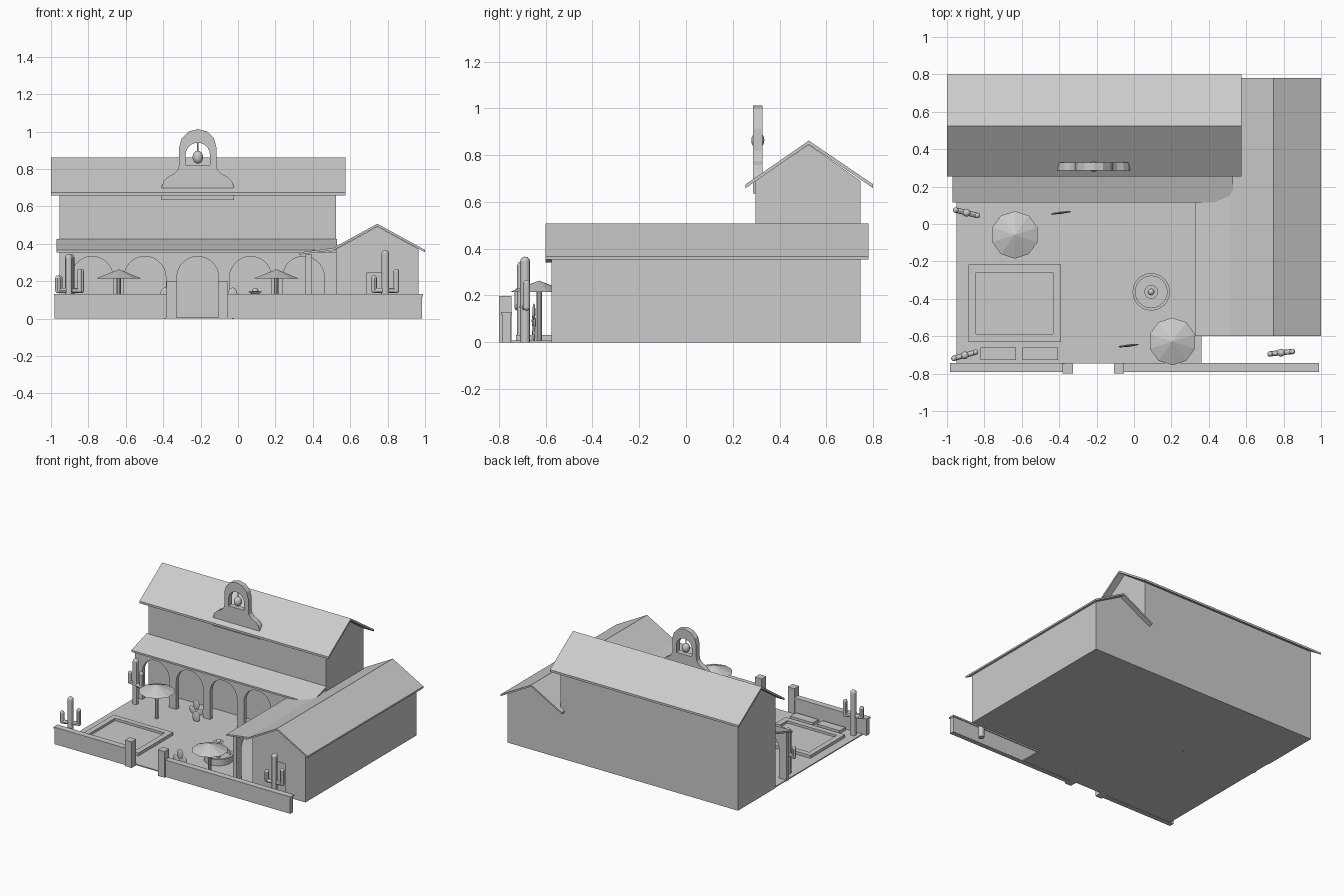
import bpy, bmesh, math
from mathutils import Matrix, Vector

if "Cube" in bpy.data.objects:
    bpy.data.objects.remove(bpy.data.objects["Cube"])

stone = bpy.data.materials.new("pale grey")
stone.diffuse_color = (0.6, 0.6, 0.6, 1)
stone.use_nodes = True
stone.node_tree.nodes["Principled BSDF"].inputs["Base Color"].default_value = stone.diffuse_color


def finish(name, bm, smooth=False):
    bmesh.ops.recalc_face_normals(bm, faces=bm.faces[:])
    me = bpy.data.meshes.new(name)
    bm.to_mesh(me)
    bm.free()
    me.materials.append(stone)
    ob = bpy.data.objects.new(name, me)
    bpy.context.collection.objects.link(ob)
    if smooth:
        bpy.ops.object.select_all(action='DESELECT')
        ob.select_set(True)
        bpy.context.view_layer.objects.active = ob
        bpy.ops.object.shade_smooth_by_angle()
    return ob


def box(name, x, y, z):
    bm = bmesh.new()
    size = (x[1] - x[0], y[1] - y[0], z[1] - z[0])
    mid = ((x[0] + x[1]) / 2, (y[0] + y[1]) / 2, (z[0] + z[1]) / 2)
    bmesh.ops.create_cube(bm, size=1, matrix=Matrix.Translation(mid) @ Matrix.Diagonal((*size, 1)))
    return finish(name, bm)


def prism(name, axis, a, b, *loops):
    """Extrude outline loops (later ones are holes) along an axis from a to b."""
    place = {'x': lambda u, v: (a, u, v), 'y': lambda u, v: (u, a, v), 'z': lambda u, v: (u, v, a)}[axis]
    bm = bmesh.new()
    if len(loops) == 1:
        bm.faces.new([bm.verts.new(place(*p)) for p in loops[0]])
    else:
        for loop in loops:
            vs = [bm.verts.new(place(*p)) for p in loop]
            for i, v in enumerate(vs):
                bm.edges.new((vs[i - 1], v))
        bmesh.ops.triangle_fill(bm, edges=bm.edges[:], use_dissolve=False, use_beauty=True)
    out = bmesh.ops.extrude_face_region(bm, geom=bm.faces[:], use_keep_orig=True)
    step = Vector([(b - a) * (axis == k) for k in 'xyz'])
    bmesh.ops.translate(bm, vec=step, verts=[g for g in out['geom'] if isinstance(g, bmesh.types.BMVert)])
    return finish(name, bm)


def arc(cx, cz, r, n, a0=0.0, a1=180.0):
    angs = [math.radians(a0 + (a1 - a0) * i / n) for i in range(n + 1)]
    return [(cx + r * math.cos(t), cz + r * math.sin(t)) for t in angs]


def rect(x0, x1, y0, y1):
    return [(x0, y0), (x1, y0), (x1, y1), (x0, y1)]


def sheet(pts, t):
    """Roof section: a polyline thickened downward."""
    return pts + [(u, v - t) for u, v in reversed(pts)]


def arcade(name, axis, a, b, start, end, top, centres, r, spring):
    pts = [(start, 0), (start, top), (end, top), (end, 0)]
    for c in reversed(centres):
        pts += [(c + r, 0)] + arc(c, spring, r, 14) + [(c - r, 0)]
    return prism(name, axis, a, b, pts)


def cyl(bm, p, q, r0, r1=None, n=12):
    p, q = Vector(p), Vector(q)
    rot = (q - p).to_track_quat('Z', 'Y').to_matrix().to_4x4()
    bmesh.ops.create_cone(bm, cap_ends=True, segments=n, radius1=r0, radius2=r0 if r1 is None else r1,
                          depth=(q - p).length, matrix=Matrix.Translation((p + q) / 2) @ rot)


def ball(bm, p, r, scale=(1, 1, 1), rot=Matrix()):
    bmesh.ops.create_uvsphere(bm, u_segments=12, v_segments=8, radius=r,
                              matrix=Matrix.Translation(p) @ rot @ Matrix.Diagonal((*scale, 1)))


# main hall with gable roof
prism("hall_walls", 'x', -0.955, 0.525,
      [(0.297, 0), (0.745, 0), (0.745, 0.69), (0.525, 0.845), (0.297, 0.69)])
prism("hall_roof", 'x', -1, 0.575, sheet([(0.255, 0.675), (0.525, 0.862), (0.8, 0.675)], 0.016))

# front porch: lean-to roof and arcade
prism("porch_roof", 'x', -0.97, 0.53, sheet([(0.115, 0.367), (0.3, 0.425)], 0.013))
arcade("porch_arcade", 'y', 0.135, 0.165, -0.955, 0.525, 0.362,
       [-0.78 + 0.2825 * i for i in range(5)], 0.112, 0.22)

# side wing with gable roof that runs on over a side porch
wing = [(0.525, 0), (0.965, 0), (0.965, 0.372), (0.745, 0.492), (0.525, 0.372)]
prism("wing_walls", 'y', -0.56, 0.745, wing)
prism("wing_front_wall", 'y', -0.575, -0.56, wing, rect(0.69, 0.8, 0.01, 0.245))
prism("wing_roof", 'y', -0.6, 0.78, sheet([(0.49, 0.367), (0.745, 0.507), (1, 0.367)], 0.013))
prism("side_porch_roof", 'y', -0.6, 0.3, sheet([(0.325, 0.353), (0.51, 0.378)], 0.012))
arcade("side_arcade", 'x', 0.362, 0.392, -0.575, 0.14, 0.346, [-0.42, -0.17, 0.08 - 0.01], 0.1, 0.22)

# courtyard paving
box("courtyard_floor", (-0.95, 0.362), (-0.745, 0.3), (0, 0.008))
box("side_porch_floor", (0.362, 0.53), (-0.575, 0.3), (0, 0.008))

# front wall with capping and gate piers
for side, x0, x1 in (("left", -0.98, -0.377), ("right", -0.055, 0.985)):
    box(side + "_front_wall", (x0, x1), (-0.785, -0.75), (0, 0.118))
    box(side + "_wall_cap", (x0 - 0.005, x1 + 0.005), (-0.79, -0.743), (0.118, 0.13))
for side, x0 in (("left", -0.382), ("right", -0.108)):
    box(side + "_gate_pier", (x0, x0 + 0.055), (-0.8, -0.745), (0, 0.197))

# bell gable: stepped base, curved shoulders, arched top with opening
cx = -0.215
half = [(0.193, 0.635), (0.193, 0.705), (0.182, 0.735), (0.16, 0.757), (0.125, 0.775), (0.106, 0.795), (0.1, 0.82)]
outline = [(cx + u, v) for u, v in half] + arc(cx, 0.913, 0.1, 6) + [(cx - u, v) for u, v in reversed(half)]
hole = [(cx - 0.065, 0.82), (cx + 0.065, 0.82)] + arc(cx, 0.875, 0.065, 10)
prism("bell_gable", 'y', 0.287, 0.328, outline, hole)
bm = bmesh.new()
ball(bm, (cx, 0.307, 0.863), 0.028, (1, 1, 1.25))
cyl(bm, (cx, 0.307, 0.88), (cx, 0.307, 0.945), 0.005, n=8)
finish("bell", bm, True)

# pool with raised rim
prism("pool_rim", 'z', 0, 0.03, rect(-0.885, -0.39, -0.63, -0.217), rect(-0.845, -0.432, -0.588, -0.258))
box("pool_water", (-0.85, -0.425), (-0.59, -0.255), (0, 0.012))

# loungers beside the pool
for i, x0 in enumerate((-0.82, -0.597)):
    box("lounger_%d" % (i + 1), (x0, x0 + 0.19), (-0.727, -0.66), (0, 0.03))

# parasols
for i, (x, y) in enumerate(((-0.637, -0.058), (0.205, -0.628))):
    bm = bmesh.new()
    cyl(bm, (x, y, 0), (x, y, 0.225), 0.012, n=10)
    cyl(bm, (x, y, 0.214), (x, y, 0.263), 0.127, 0.001, n=10)
    finish("parasol_%d" % (i + 1), bm)

# fountain: ring basin, pedestal, bowl and finial
fx, fy = 0.092, -0.363
prism("fountain_basin", 'z', 0, 0.055, arc(fx, fy, 0.1, 23, 0, 345), arc(fx, fy, 0.085, 23, 0, 345))
bm = bmesh.new()
cyl(bm, (fx, fy, 0), (fx, fy, 0.03), 0.09, n=24)
cyl(bm, (fx, fy, 0.03), (fx, fy, 0.13), 0.014)
cyl(bm, (fx, fy, 0.128), (fx, fy, 0.145), 0.018, 0.037)
ball(bm, (fx, fy, 0.147), 0.017)
finish("fountain_bowl", bm, True)

# column cacti with two raised arms
for i, (x, y, deg, h) in enumerate(((-0.895, 0.06, -14, 0.345), (-0.905, -0.702, 16, 0.345), (0.787, -0.688, 6, 0.365))):
    bm = bmesh.new()
    cyl(bm, (0, 0, 0), (0, 0, h - 0.02), 0.021)
    ball(bm, (0, 0, h - 0.02), 0.021)
    for ax, z0, z1 in ((-0.06, 0.15, 0.23), (0.06, 0.15, 0.265)):
        cyl(bm, (0, 0, z0), (ax, 0, z0), 0.014)
        cyl(bm, (ax, 0, z0), (ax, 0, z1 - 0.014), 0.015)
        for z in (z0, z1 - 0.014):
            ball(bm, (ax, 0, z), 0.015)
    bm.transform(Matrix.Translation((x, y, 0)) @ Matrix.Rotation(math.radians(deg), 4, 'Z'))
    finish("column_cactus_%d" % (i + 1), bm, True)

# flat pad cacti
for i, (x, y) in enumerate(((-0.39, 0.06), (-0.028, -0.65))):
    bm = bmesh.new()
    for px, pz, tilt, s in ((0, 0.04, 0, 0.042), (-0.03, 0.088, -35, 0.032), (0.027, 0.08, 40, 0.032), (0, 0.13, 0, 0.036)):
        ball(bm, (px, 0, pz), s, (0.7, 0.16, 1), Matrix.Rotation(math.radians(tilt), 4, 'Y'))
    bm.transform(Matrix.Translation((x, y, 0)) @ Matrix.Rotation(math.radians(7), 4, 'Z'))
    finish("pad_cactus_%d" % (i + 1), bm, True)
